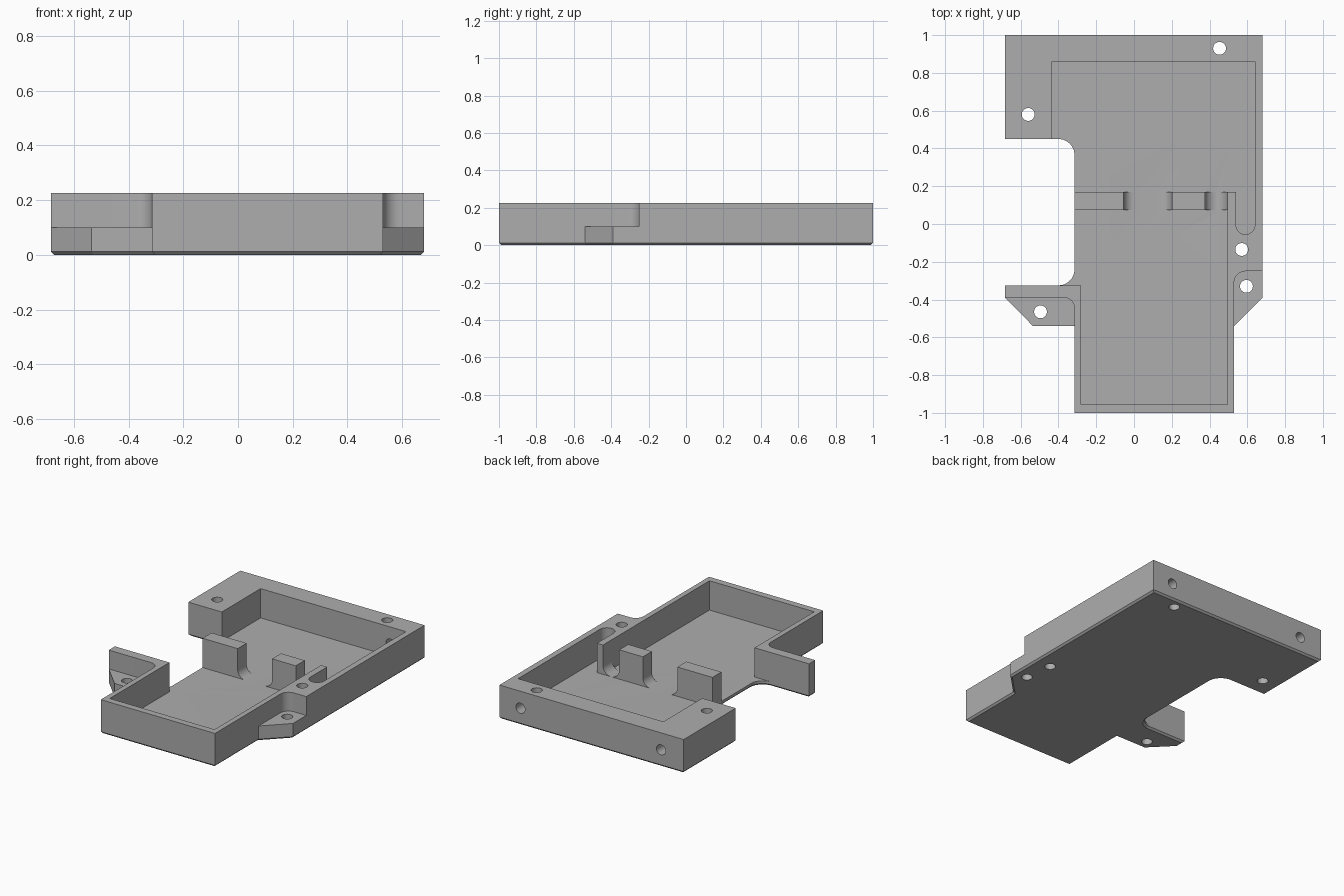
import bpy, bmesh, math
from mathutils import Vector, Matrix

cube = bpy.data.objects.get("Cube")
if cube:
    bpy.data.objects.remove(cube, do_unlink=True)

TOP, FLOOR, TAB, ABOVE = 0.226, 0.03, 0.1, 0.4
HOLE = 0.034

grey = bpy.data.materials.new("Plain grey")
grey.use_nodes = True
colour = (0.42, 0.42, 0.42, 1)
grey.diffuse_color = colour
grey.node_tree.nodes["Principled BSDF"].inputs["Base Color"].default_value = colour


def rounded(corners, steps=10):
    """Outline from (x, y) or (x, y, radius) corners, with filleted arcs."""
    out = []
    for i, c in enumerate(corners):
        p = Vector(c[:2])
        if len(c) == 2:
            out.append(p)
            continue
        a = (Vector(corners[i - 1][:2]) - p).normalized()
        b = (Vector(corners[(i + 1) % len(corners)][:2]) - p).normalized()
        r = c[2]    # all filleted corners are right angles
        for k in range(steps + 1):
            t = k / steps * math.pi / 2
            q = p + a * r * (1 - math.sin(t)) + b * r * (1 - math.cos(t))
            if not out or (q - out[-1]).length > 1e-5:
                out.append(q)
    if (out[0] - out[-1]).length < 1e-5:
        out.pop()
    return out


def circle(x, y, r=HOLE):
    return rounded([(x - r, y - r, r), (x + r, y - r, r), (x + r, y + r, r), (x - r, y + r, r)], 8)


def prism(name, outline, low, high, along_y=False, chamfer=0):
    """Extrude an outline along z, or an x-z outline along y."""
    bm = bmesh.new()
    base = bm.faces.new([bm.verts.new((p.x, p.y, low)) for p in outline])
    ext = bmesh.ops.extrude_face_region(bm, geom=[base])["geom"]
    for v in ext:
        if isinstance(v, bmesh.types.BMVert):
            v.co.z = high
    if along_y:
        bm.transform(Matrix.Rotation(math.pi / 2, 4, "X"))
    bmesh.ops.recalc_face_normals(bm, faces=bm.faces)
    if chamfer:
        edges = [e for e in bm.edges if all(abs(v.co.z - low) < 1e-5 for v in e.verts)]
        bmesh.ops.bevel(bm, geom=edges, offset=chamfer, segments=1, affect="EDGES")
    mesh = bpy.data.meshes.new(name)
    bm.to_mesh(mesh)
    bm.free()
    ob = bpy.data.objects.new(name, mesh)
    bpy.context.collection.objects.link(ob)
    return ob


# Tray body: full outline with two mounting ears and a chamfered underside
tray = prism("tray", rounded([
    (-0.683, 1), (-0.683, 0.45), (-0.315, 0.45, 0.085), (-0.315, -0.325, 0.085),
    (-0.683, -0.325), (-0.683, -0.39), (-0.535, -0.54), (-0.315, -0.54),
    (-0.315, -1), (0.53, -1), (0.53, -0.54), (0.68, -0.39), (0.68, 1)]),
    0, TOP, chamfer=0.012)
tray.data.materials.append(grey)

# Front and rear pockets, both open on the right side; a divider stays between
front_pocket = rounded([(-0.28, -0.955), (0.495, -0.955), (0.495, 0.075),
                        (-0.41, 0.075), (-0.41, -0.325), (-0.28, -0.325)])
rear_pocket = rounded([(-0.5, 0.17), (0.54, 0.17), (0.54, -0.055, 0.05), (0.64, -0.055, 0.05),
                       (0.64, 0.86), (-0.435, 0.86), (-0.435, 0.4), (-0.5, 0.4)])
cutters = [prism("cut_front_pocket", front_pocket, FLOOR, ABOVE),
           prism("cut_rear_pocket", rear_pocket, FLOOR, ABOVE)]

# Round-bottomed notches through the divider
for x0, x1, r in ((-0.055, 0.2, 0.055), (0.375, 0.495, 0.06)):
    notch = rounded([(x0, ABOVE), (x0, FLOOR, r), (x1, FLOOR, r), (x1, ABOVE)])
    cutters.append(prism("cut_notch", notch, -0.18, -0.06, along_y=True))

# Lowered ears on both sides
right_ear = rounded([(-0.315, -0.54), (-0.315, -0.39, 0.055), (-0.8, -0.39),
                     (-0.8, -0.6), (-0.4, -0.6)])
left_ear = rounded([(0.53, -0.54), (0.6, -0.6), (0.8, -0.6), (0.8, -0.25), (0.53, -0.25, 0.06)])
for outline in (right_ear, left_ear):
    cutters.append(prism("cut_ear", outline, TAB, ABOVE))

# Vertical screw holes
for x, y in ((0.453, 0.93), (-0.56, 0.58), (0.57, -0.135), (0.595, -0.33), (-0.495, -0.465)):
    cutters.append(prism("cut_screw_hole", circle(x, y), -0.1, ABOVE))

# Horizontal holes in the back wall
for x in (0.525, -0.515):
    cutters.append(prism("cut_back_hole", circle(x, 0.112), -1.1, -0.83, along_y=True))

# Carve the tray, bake the result and remove the cutters
for c in cutters:
    c.hide_render = True
    mod = tray.modifiers.new(c.name, "BOOLEAN")
    mod.operation, mod.solver, mod.object = "DIFFERENCE", "EXACT", c
graph = bpy.context.evaluated_depsgraph_get()
carved = bpy.data.meshes.new_from_object(tray.evaluated_get(graph))
tray.modifiers.clear()
tray.data = carved
for c in cutters:
    bpy.data.objects.remove(c, do_unlink=True)

bpy.ops.object.select_all(action="DESELECT")
tray.select_set(True)
bpy.context.view_layer.objects.active = tray
bpy.ops.object.shade_smooth_by_angle(angle=math.radians(30))
